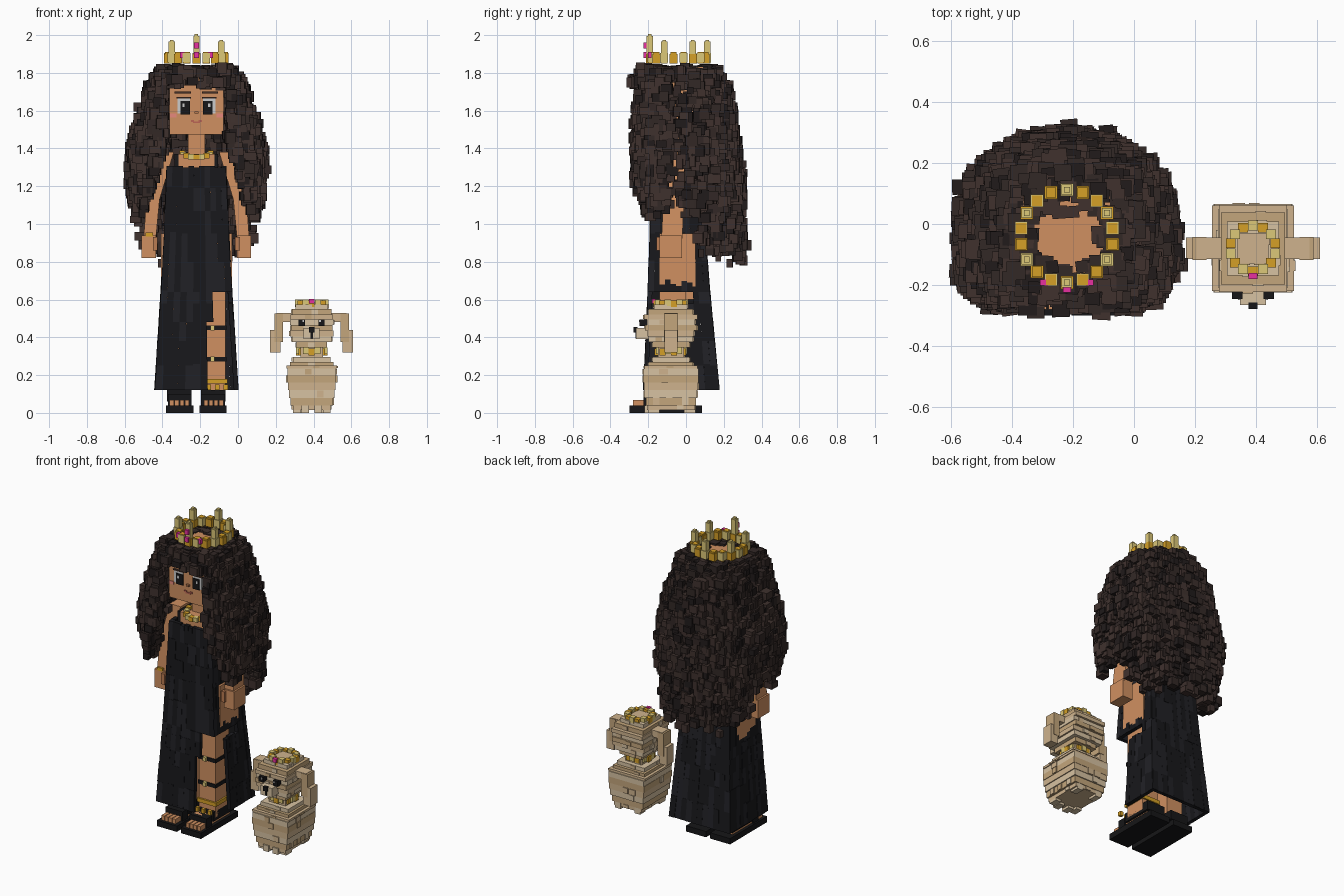
import bpy, math, random

if "Cube" in bpy.data.objects:
    bpy.data.objects.remove(bpy.data.objects["Cube"])
random.seed(7)

COL = dict(skin=(.63, .28, .12), skin_dark=(.5, .2, .085), hair_a=(.05, .031, .027), hair_b=(.032, .021, .019),
           hair_c=(.015, .011, .011), cloth_a=(.009, .009, .011), cloth_b=(.015, .015, .019), black=(.008, .008, .009),
           gold=(.66, .35, .02), pale=(.72, .58, .19), pink=(.8, .03, .35), white=(.8, .8, .82), brown=(.06, .03, .02),
           blush=(.8, .25, .2), lip=(.5, .13, .09), fur_a=(.62, .45, .27), fur_b=(.55, .38, .2), fur_c=(.68, .54, .36))
parts = {}
FACES = [(3, 2, 1, 0), (4, 5, 6, 7), (0, 1, 5, 4), (1, 2, 6, 5), (2, 3, 7, 6), (3, 0, 4, 7)]


def taper(name, col, a, b):
    """Block between rectangle a at the bottom and b at the top: (x0, x1, y0, y1, z)."""
    vs = []
    for x0, x1, y0, y1, z in (a, b):
        vs += [(x0, y0, z), (x1, y0, z), (x1, y1, z), (x0, y1, z)]
    parts.setdefault((name, col), []).append(vs)


def box(name, col, x0, x1, y0, y1, z0, z1):
    taper(name, col, (x0, x1, y0, y1, z0), (x0, x1, y0, y1, z1))


def cube(name, col, x, y, z, sx, sy, sz, rot=0):
    c, s = math.cos(rot), math.sin(rot)
    vs = []
    for dz in (-sz / 2, sz / 2):
        for i, j in ((-1, -1), (1, -1), (1, 1), (-1, 1)):
            u, v = i * sx / 2, j * sy / 2
            vs.append((x + u * c - v * s, y + u * s + v * c, z + dz))
    parts.setdefault((name, col), []).append(vs)


def lerp_table(tab, z):
    for p, q in zip(tab, tab[1:]):
        if z <= q[0]:
            t = max(0, (z - p[0]) / (q[0] - p[0]))
            return [u + (v - u) * t for u, v in zip(p[1:], q[1:])]
    return list(tab[-1][1:])


CX = -.22
# head, neck and torso
box("head", "skin", CX - .142, CX + .142, -.2, .09, 1.475, 1.83)
box("neck", "skin", CX - .045, CX + .045, -.1, -.01, 1.34, 1.49)
box("chest", "skin", CX - .095, CX + .095, -.15, .04, 1.28, 1.37)
box("torso", "skin", CX - .13, CX + .13, -.13, .05, .6, 1.29)
box("hips", "skin", CX - .187, CX + .187, -.14, .05, .67, .95)

# face and limbs, mirrored
for s in (-1, 1):
    def mbox(name, col, o0, o1, *r):
        xs = sorted((CX + s * o0, CX + s * o1))
        box(name, col, xs[0], xs[1], *r)

    def mtaper(name, col, a, b):
        m = [(*sorted((CX + s * r[0], CX + s * r[1])), *r[2:]) for r in (a, b)]
        taper(name, col, *m)
    mbox("eye_white", "white", .035, .1, -.206, -.19, 1.585, 1.665)
    mbox("iris", "black", .035, .085, -.21, -.19, 1.58, 1.65)
    mbox("eye_glint", "white", .062, .075, -.213, -.19, 1.62, 1.637)
    mbox("upper_lash", "brown", .03, .105, -.212, -.19, 1.665, 1.673)
    mbox("eyebrow", "brown", .03, .115, -.208, -.19, 1.69, 1.702)
    mbox("cheek", "blush", .105, .14, -.204, -.19, 1.565, 1.585)
    mbox("mouth", "lip", .012, .03, -.206, -.19, 1.54, 1.55)
    mtaper("upper_arm", "skin", (.195, .265, -.12, -.01, 1.13), (.12, .2, -.11, 0, 1.38))
    mtaper("forearm", "skin", (.215, .28, -.13, -.02, .92), (.195, .265, -.12, -.01, 1.13))
    mbox("hand", "skin", .215, .29, -.14, -.02, .82, .94)
    mbox("thumb", "skin_dark", .205, .23, -.155, -.12, .86, .93)
    # legs and sandals
    mbox("leg", "skin", .035, .155, -.14, .0, .08, .68)
    mbox("foot", "skin", .04, .14, -.2, .03, .035, .1)
    mbox("sole", "black", .015, .16, -.3, .085, 0, .038)
    mbox("heel_strap", "black", .025, .155, -.16, .05, .06, .12)
    mbox("toe_strap", "black", .025, .15, -.225, -.17, .03, .1)
    for i in range(4):
        cube("toe", "skin", CX + s * (.05 + i * .027), -.25, .052, .022, .06, .032)
cube("nose", "skin_dark", CX, -.203, 1.59, .02, .02, .012)
cube("mouth", "lip", CX, -.2, 1.538, .035, .012, .009)
cube("bracelet", "gold", CX - .25, -.08, .945, .04, .122, .02)
# leg jewellery seen through the slit
for z in (.285, .45):
    box("leg_strap", "black", CX + .03, CX + .16, -.146, .006, z - .012, z + .012)
    cube("strap_stud", "pale", CX + .085, -.15, z, .022, .02, .025)
box("anklet", "gold", CX + .028, CX + .165, -.152, .01, .155, .18)
for i in range(3):
    cube("anklet_charm", "gold", CX + .065 + i * .045, -.2, .135, .022, .022, .028)
# necklace
for i in range(9):
    a = math.pi * i / 8
    cube("necklace", ("gold", "pale")[i % 2], CX - .075 * math.cos(a), -.09 - .075 * math.sin(a),
         1.375 - .02 * math.sin(a), .03, .03, .028)

# dress: vertical slats around a flaring rectangle, slit at the front right
DRESS = [(.12, .22, -.225, .175), (.64, .187, -.2, .125), (.95, .17, -.19, .1), (1.3, .155, -.18, .075)]
rows = [.12, .25, .38, .48, .58, .64, .8, .95, 1.07, 1.19, 1.3]
N, T = 11, .022
for z0, z1 in zip(rows, rows[1:]):
    r0, r1 = lerp_table(DRESS, z0), lerp_table(DRESS, z1)
    for k in range(N):
        for side in ("front", "back", "left", "right"):
            j = random.uniform(0, .004)
            top = z1 + random.choice((0, .008))
            rects = []
            for (w, f, b), z in ((r0, z0), (r1, top)):
                u0, u1 = k / N, (k + 1) / N
                X = [CX - w + 2 * w * u for u in (u0, u1)]
                Y = [f + (b - f) * u for u in (u0, u1)]
                rects.append({"front": (*X, f - j, f + T, z), "back": (*X, b - T, b + j, z),
                              "left": (CX - w - j, CX - w + T, *Y, z),
                              "right": (CX + w - T, CX + w + j, *Y, z)}[side])
            cut_y = -.1 if z1 < .6 else .03
            if z1 <= .65 and (side == "front" and rects[0][1] > -.13 or side == "right" and rects[0][2] < cut_y):
                continue
            taper("dress", random.choice(("cloth_a", "cloth_b", "cloth_a")), *rects)
box("dress_top", "cloth_a", CX - .15, CX + .15, -.17, .07, 1.25, 1.297)
for s in (-1, 1):
    cube("dress_strap", "cloth_a", CX + s * .105, -.05, 1.33, .02, .2, .08)

# curly hair: blocks scattered over a lumpy bell-shaped shell with a face opening
SHELL = [(.8, .29, .22, .295), (1.0, .32, .22, .295), (1.2, .345, .235, .29), (1.35, .355, .24, .28), (1.5, .322, .235, .255),
         (1.6, .29, .235, .24), (1.7, .26, .235, .22), (1.78, .225, .225, .185), (1.83, .19, .19, .15)]
GAP = [(.9, .27), (1.0, .27), (1.2, .215), (1.33, .165), (1.42, .14), (1.72, .145)]


def curl(x, y, z):
    g = random.uniform(.034, .062)
    cube("hair", random.choice(("hair_a", "hair_a", "hair_b", "hair_b", "hair_c")), x, y, z,
         g, g * random.uniform(.8, 1.1), random.uniform(.035, .06), random.gauss(0, .05))


for layer, zmin in ((1, .8), (.84, .84), (.68, 1.4)):
    z = zmin
    while z < 1.83:
        w, f, b = lerp_table(SHELL, z)
        n = int(2 * math.pi * w * layer / .038)
        for i in range(n):
            a = 2 * math.pi * (i + random.random()) / n
            c, s = math.cos(a), math.sin(a)
            p = 2 / (3.0 if s < 0 else 2.2)
            k = layer * (1 + .035 * math.sin(9 * a + 14 * z) * math.sin(28 * z + 2 * a)) + random.gauss(0, .02)
            dx = k * w * math.copysign(abs(c) ** p, c)
            y = -.05 + k * (f if s < 0 else b + .05) * math.copysign(abs(s) ** p, s)
            zz = z + random.uniform(-.018, .018)
            low = 1.07 if y < .06 else .84 + .9 * max(0, abs(dx) - .2)
            if zz < low + random.uniform(-.06, .05):
                continue
            if y < -.02 and zz < 1.735 and abs(dx) < lerp_table(GAP, zz)[0] + .022:
                continue
            curl(CX + dx, y, zz)
        z += .036
# hair on top of the head, leaving the bare crown patch
for i in range(230):
    a, r = random.uniform(0, 2 * math.pi), math.sqrt(random.random())
    dx, dy = .2 * r * math.cos(a), .19 * r * math.sin(a)
    if abs(dx) > .108 or abs(dy) > .083:
        curl(CX + dx, -.045 + dy, 1.825 - .02 * r)


def crown(name, cx, cy, z, r, n, g, h, spikes):
    """Ring of gold blocks with optional spikes."""
    for i in range(n):
        a = 2 * math.pi * i / n - math.pi / 2
        x, y = cx + r * math.cos(a), cy + r * math.sin(a)
        cube(name, ("gold", "pale")[i % 2], x, y, z + h / 2 + (.006 if i % 2 else 0), g, g, h)
        if spikes:
            t = .145 if i == 0 else .115 if i % 3 == 0 else .06
            cube(name + "_spike", "gold" if i % 3 else "pale", x, y, z + t / 2, g * .8, g * .8, t)
            if i % 3 == 0:
                cube(name + "_tip", "pale", x, y, z + t - .005, g * .45, g * .45, .03)


crown("crown", CX, -.04, 1.85, .152, 18, .042, .05, True)
for dx, dz, dy in ((0, 1.945, -.215), (0, 1.895, -.215), (-.075, 1.895, -.192), (.075, 1.895, -.192)):
    cube("crown_gem", "pink", CX + dx, dy, dz, .026, .02, .03)

# pet dog: stacked slabs for body and head
DX, DY = .39, -.08
SLABS = [(.1, .13, .015, .04), (.112, .135, .04, .08), (.12, .142, .08, .12), (.126, .146, .12, .16),
         (.13, .148, .16, .2), (.128, .148, .2, .235), (.134, .143, .235, .25), (.115, .12, .25, .27), (.1, .1, .27, .295),
         (.06, .07, .295, .36), (.08, .1, .345, .375), (.105, .12, .375, .405), (.115, .125, .405, .435),
         (.11, .14, .435, .465), (.115, .13, .465, .495), (.112, .145, .495, .52), (.105, .12, .52, .55),
         (.085, .09, .55, .575), (.05, .05, .575, .585)]
for i, (w, d, z0, z1) in enumerate(SLABS):
    col = ("fur_a", "fur_b", "fur_c")[i % 3]
    name = "dog_body" if i < 9 else "dog_head"
    box(name, col, DX - w, DX + w, DY - d * .98, DY + d * .98, z0, z1)
    for k in range(3):  # tufts breaking up each slab
        a = random.choice((0, 1, 2, 3)) * math.pi / 2
        t = random.uniform(-.6, .6)
        x = DX + (w - .012) * math.cos(a) + w * t * abs(math.sin(a))
        y = DY + (d * .98 - .012) * math.sin(a) + d * t * abs(math.cos(a))
        cube("dog_tuft", random.choice(("fur_a", "fur_b", "fur_c")), x, y, (z0 + z1) / 2, .035, .035, z1 - z0 - .004)
for s in (-1, 1):
    cube("dog_ear", "fur_a", DX + s * .14, DY, .505, .09, .07, .045)
    cube("dog_ear", "fur_b", DX + s * .175, DY, .45, .045, .075, .15)
    cube("dog_ear", "fur_a", DX + s * .192, DY, .38, .055, .07, .12)
    cube("dog_eye", "black", DX + s * .052, -.225, .478, .034, .04, .034)
    cube("dog_eye_glint", "white", DX + s * .044, -.246, .486, .009, .006, .009)
    for dx, dy in ((.035, -.19), (.08, -.17), (.07, .02)):
        cube("dog_paw", "fur_c", DX + s * dx, dy, .02, .04, .06, .04)
cube("dog_snout", "fur_c", DX, -.23, .42, .085, .07, .06)
cube("dog_nose", "black", DX, -.268, .44, .03, .02, .028)
cube("dog_mouth", "black", DX, -.265, .41, .012, .006, .03)
crown("dog_collar", DX, DY, .305, .07, 14, .032, .035, False)
crown("dog_crown", DX, DY, .56, .075, 14, .032, .035, False)
cube("dog_crown_gem", "pink", DX, DY - .09, .59, .028, .02, .024)

# turn the collected blocks into one object per part and colour
mats = {}
for (name, col), blocks in parts.items():
    verts = [v for b in blocks for v in b]
    faces = [tuple(i + 8 * k for i in f) for k in range(len(blocks)) for f in FACES]
    me = bpy.data.meshes.new(name)
    me.from_pydata(verts, [], faces)
    if col not in mats:
        mats[col] = bpy.data.materials.new(col)
        mats[col].diffuse_color = (*COL[col], 1)
    me.materials.append(mats[col])
    bpy.context.collection.objects.link(bpy.data.objects.new(name, me))

for m in bpy.data.materials:
    if m.users and not m.is_grease_pencil:
        m.use_nodes = True
        m.node_tree.nodes["Principled BSDF"].inputs["Base Color"].default_value = m.diffuse_color
